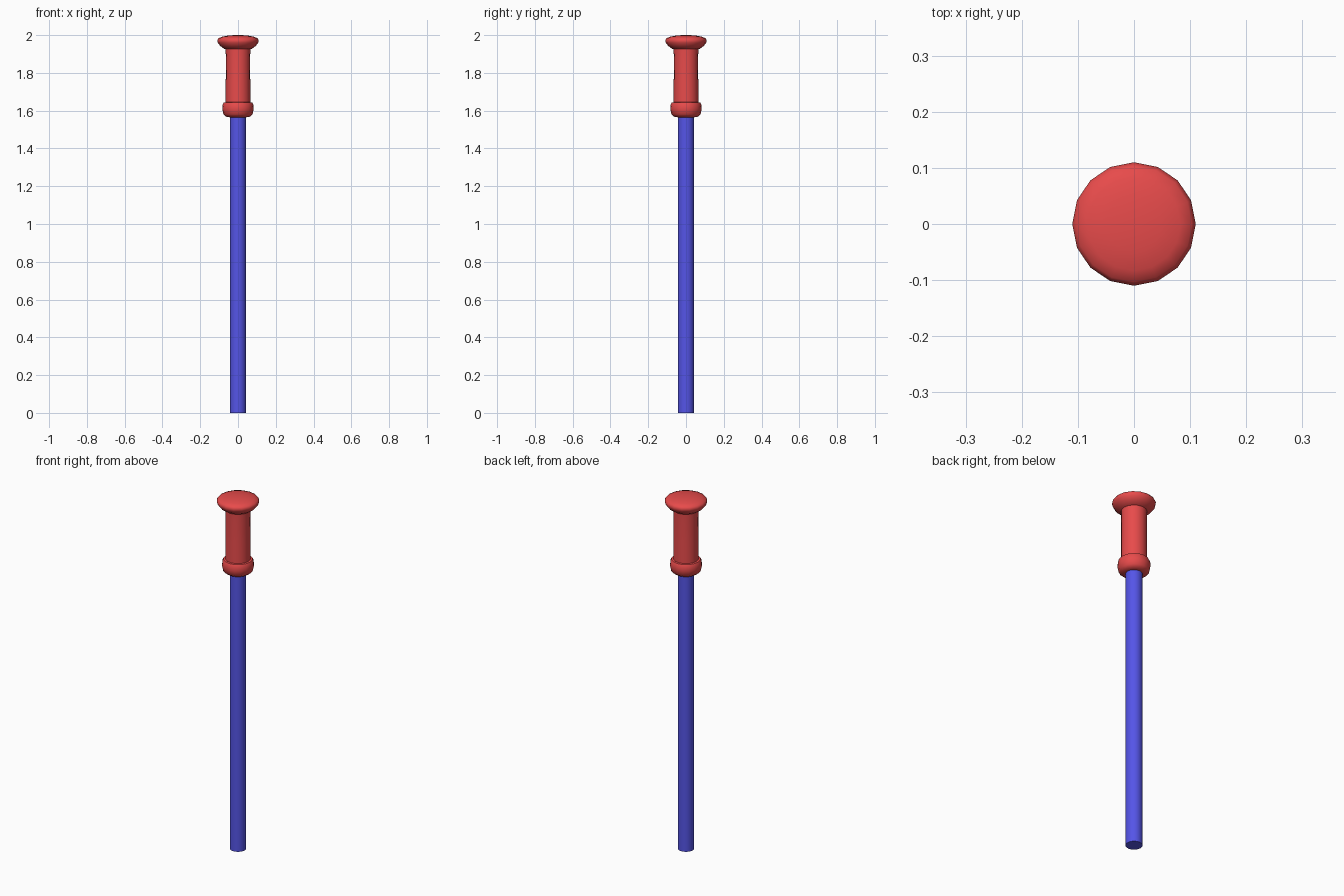
import bpy, bmesh, math

if "Cube" in bpy.data.objects:
    bpy.data.objects.remove(bpy.data.objects["Cube"])


def material(name, color):
    m = bpy.data.materials.new(name)
    m.diffuse_color = color
    m.use_nodes = True
    m.node_tree.nodes["Principled BSDF"].inputs["Base Color"].default_value = m.diffuse_color
    return m


def lathe(name, profile, mat, sides=16):
    """Revolve (radius, z) points, listed bottom to top, and cap both ends."""
    bm = bmesh.new()
    rings = []
    for r, z in profile:
        rings.append([bm.verts.new((r * math.cos(2 * math.pi * i / sides),
                                    r * math.sin(2 * math.pi * i / sides), z))
                      for i in range(sides)])
    for a, b in zip(rings, rings[1:]):
        for i in range(sides):
            j = (i + 1) % sides
            bm.faces.new((a[i], a[j], b[j], b[i]))
    bm.faces.new(rings[0][::-1])
    bm.faces.new(rings[-1])
    bmesh.ops.recalc_face_normals(bm, faces=bm.faces)
    mesh = bpy.data.meshes.new(name)
    bm.to_mesh(mesh)
    bm.free()
    mesh.materials.append(mat)
    obj = bpy.data.objects.new(name, mesh)
    bpy.context.collection.objects.link(obj)
    bpy.ops.object.select_all(action='DESELECT')
    obj.select_set(True)
    bpy.context.view_layer.objects.active = obj
    bpy.ops.object.shade_smooth_by_angle(angle=math.radians(50))
    return obj


red = material("red", (0.8, 0.07, 0.07, 1))
blue = material("blue", (0.09, 0.09, 0.8, 1))

# Long straight rod
lathe("shaft", [(0.043, 0), (0.043, 1.58)], blue)

# Rounded ring at the base of the handle
lathe("collar", [(0.045, 1.565), (0.062, 1.568), (0.077, 1.58), (0.083, 1.608),
                 (0.081, 1.632), (0.075, 1.643), (0.06, 1.646)], red)

# Handle
lathe("grip", [(0.066, 1.63), (0.065, 1.75), (0.064, 1.87), (0.066, 1.94)], red)

# Flattened domed knob
lathe("knob", [(0.055, 1.923), (0.072, 1.927), (0.095, 1.943), (0.107, 1.96),
               (0.11, 1.974), (0.103, 1.984), (0.083, 1.992),
               (0.05, 1.998), (0.015, 2.0)], red)
